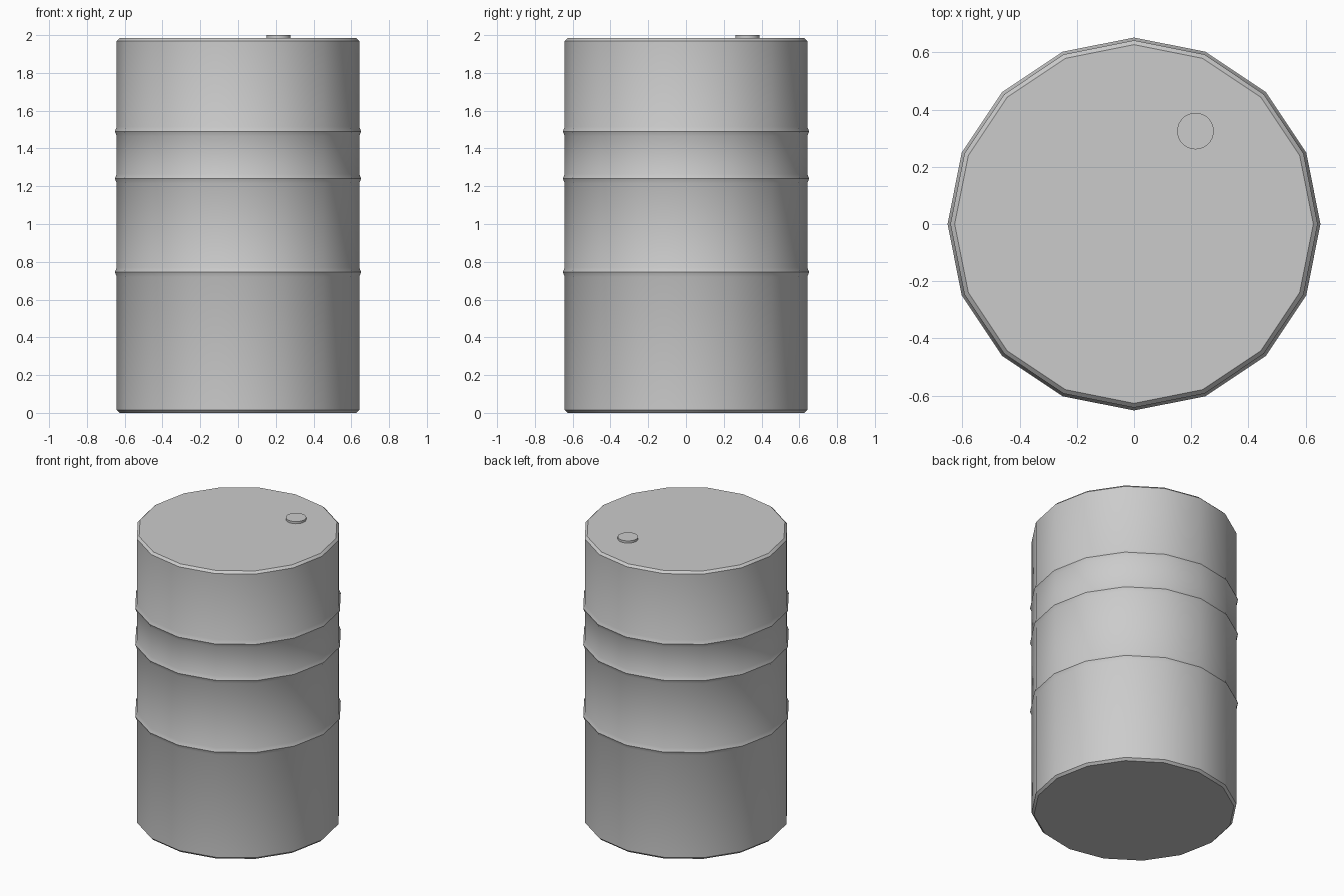
import bpy
import bmesh
import math

cube = bpy.data.objects.get("Cube")
if cube:
    bpy.data.objects.remove(cube, do_unlink=True)

# One plain painted steel colour
steel = bpy.data.materials.new("grey_steel")
steel.use_nodes = True
colour = (0.6, 0.6, 0.6, 1)
steel.diffuse_color = colour
steel.node_tree.nodes["Principled BSDF"].inputs["Base Color"].default_value = colour


def lathe(name, profile, sides, x=0, y=0):
    """Revolve (radius, height) points and cap both ends."""
    bm = bmesh.new()
    rings = [[bm.verts.new((r * math.cos(math.tau * i / sides),
                            r * math.sin(math.tau * i / sides), z))
              for i in range(sides)] for r, z in profile]
    for low, high in zip(rings, rings[1:]):
        for i in range(sides):
            j = (i + 1) % sides
            bm.faces.new((low[i], low[j], high[j], high[i]))
    bm.faces.new(rings[0][::-1])
    bm.faces.new(rings[-1])
    mesh = bpy.data.meshes.new(name)
    bm.to_mesh(mesh)
    bm.free()
    mesh.materials.append(steel)
    obj = bpy.data.objects.new(name, mesh)
    obj.location = (x, y, 0)
    bpy.context.collection.objects.link(obj)
    bpy.ops.object.select_all(action='DESELECT')
    obj.select_set(True)
    bpy.context.view_layer.objects.active = obj
    bpy.ops.object.shade_smooth_by_angle(angle=math.radians(30))
    return obj


# Barrel with chamfered rims and three raised hoops
wall, hoop, rim, top = 0.642, 0.652, 0.627, 1.985
profile = [(rim, 0), (wall, 0.015)]
for z in (0.745, 1.24, 1.49):
    profile += [(wall, z - 0.025), (hoop, z), (wall, z + 0.025)]
profile += [(wall, top - 0.015), (rim, top)]
lathe("barrel_body", profile, 16)

# Filler cap on the lid
lathe("filler_cap", [(0.064, top - 0.005), (0.064, 2.0)], 32, 0.215, 0.325)
